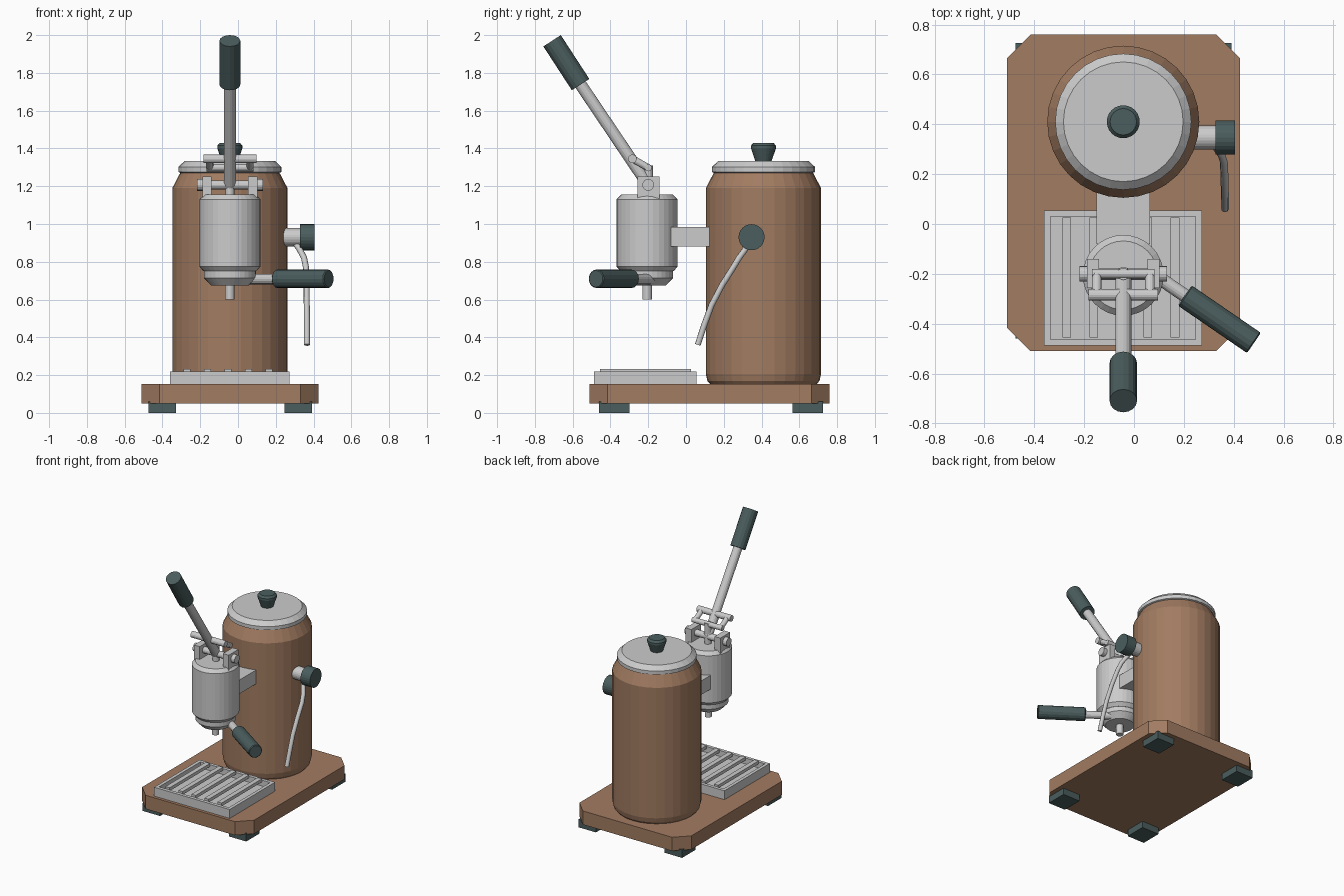
import bpy, bmesh, math
from mathutils import Vector

if "Cube" in bpy.data.objects:
    bpy.data.objects.remove(bpy.data.objects["Cube"])

CX = -0.043          # shared centre line of the machine
BOILER_Y, GROUP_Y = 0.41, -0.206


def material(name, rgb):
    m = bpy.data.materials.new(name)
    m.diffuse_color = (*rgb, 1)
    m.use_nodes = True
    m.node_tree.nodes["Principled BSDF"].inputs["Base Color"].default_value = m.diffuse_color
    return m


BROWN = material("copper_brown", (0.36, 0.20, 0.12))
DARK = material("dark_grip", (0.07, 0.11, 0.11))


def finish(name, bm, mat=None):
    bmesh.ops.recalc_face_normals(bm, faces=bm.faces)
    me = bpy.data.meshes.new(name)
    bm.to_mesh(me)
    bm.free()
    ob = bpy.data.objects.new(name, me)
    bpy.context.collection.objects.link(ob)
    if mat:
        me.materials.append(mat)
    return ob


def box(name, lo, hi, mat=None):
    lo, hi = Vector(lo), Vector(hi)
    bm = bmesh.new()
    bmesh.ops.create_cube(bm, size=1)
    for v in bm.verts:
        v.co = (lo + hi) / 2 + v.co * (hi - lo)
    return finish(name, bm, mat)


def turned(name, profile, origin, axis=(0, 0, 1), sides=32, mat=None):
    """Lathe a list of (radius, distance) around an axis."""
    rot = Vector(axis).to_track_quat('Z', 'Y')
    bm = bmesh.new()
    rings = []
    for r, d in profile:
        rings.append([bm.verts.new(Vector(origin) + rot @ Vector(
            (r * math.cos(2 * math.pi * i / sides), r * math.sin(2 * math.pi * i / sides), d)))
            for i in range(sides)])
    for a, b in zip(rings, rings[1:]):
        for i in range(sides):
            j = (i + 1) % sides
            bm.faces.new((a[i], a[j], b[j], b[i]))
    bm.faces.new(rings[0])
    bm.faces.new(rings[-1])
    return finish(name, bm, mat)


def rod(name, a, b, r, sides=16, mat=None, bevel=0.0):
    a, b = Vector(a), Vector(b)
    n = (b - a).length
    prof = [(r, 0), (r, n)]
    if bevel:
        prof = [(r - bevel, 0), (r, bevel), (r, n - bevel), (r - bevel, n)]
    return turned(name, prof, a, b - a, sides, mat)


# base plate with cut corners
bm = bmesh.new()
x0, x1, y0, y1, c = -0.51, 0.425, -0.51, 0.76, 0.095
outline = [(x0 + c, y0), (x1 - c, y0), (x1, y0 + c), (x1, y1 - c),
           (x1 - c, y1), (x0 + c, y1), (x0, y1 - c), (x0, y0 + c)]
plate = bm.faces.new([bm.verts.new((x, y, 0.05)) for x, y in outline])
ext = bmesh.ops.extrude_face_region(bm, geom=[plate])
for g in ext["geom"]:
    if isinstance(g, bmesh.types.BMVert):
        g.co.z = 0.153
finish("base_plate", bm, BROWN)

# feet
for fx, sx in ((-0.402, "left"), (0.318, "right")):
    for fy, sy in ((-0.38, "front"), (0.645, "back")):
        box(f"foot_{sy}_{sx}", (fx - 0.073, fy - 0.08, 0), (fx + 0.073, fy + 0.08, 0.06), DARK)

# boiler, lid and lid knob
at = (CX, BOILER_Y, 0)
turned("boiler", [(0.28, 0.15), (0.297, 0.17), (0.305, 0.205), (0.305, 1.19), (0.258, 1.28)], at, mat=BROWN)
turned("boiler_lid", [(0.26, 1.27), (0.273, 1.275), (0.273, 1.302), (0.24, 1.333)], at)
turned("lid_knob", [(0.042, 1.33), (0.066, 1.40), (0.066, 1.415), (0.053, 1.43)], at, sides=24, mat=DARK)

# brew group, filter holder and spout
at = (CX, GROUP_Y, 0)
turned("group_cylinder", [(0.14, 0.75), (0.162, 0.775), (0.162, 1.13), (0.138, 1.155)], at)
turned("filter_holder", [(0.10, 0.675), (0.138, 0.715), (0.138, 0.755)], at)
turned("spout", [(0.025, 0.60), (0.025, 0.69)], at, sides=16)
box("group_neck", (CX - 0.107, -0.08, 0.88), (CX + 0.107, 0.16, 0.985))
rod("filter_holder_stem", (0.0, -0.147, 0.708), (0.22, -0.298, 0.708), 0.027)
rod("filter_holder_handle", (0.204, -0.287, 0.71), (0.481, -0.477, 0.71), 0.049, 16, DARK, 0.005)

# drip tray with recess
tray_lo, tray_hi = Vector((-0.36, -0.487, 0.15)), Vector((0.272, 0.055, 0.22))
tray = box("drip_tray", tray_lo, tray_hi)
bm = bmesh.new()
bm.from_mesh(tray.data)
top = max(bm.faces, key=lambda f: f.calc_center_median().z)
bmesh.ops.inset_region(bm, faces=[top], thickness=0.035)
pit = bmesh.ops.extrude_face_region(bm, geom=[top])
bmesh.ops.translate(bm, vec=(0, 0, -0.045),
                    verts=[g for g in pit["geom"] if isinstance(g, bmesh.types.BMVert)])
if top.is_valid:
    bmesh.ops.delete(bm, geom=[top], context='FACES_ONLY')
bmesh.ops.recalc_face_normals(bm, faces=bm.faces)
bm.to_mesh(tray.data)
bm.free()

# tray slats
for i in range(5):
    sx = -0.27 + 0.1085 * i
    box(f"tray_slat_{i + 1}", (sx - 0.0175, -0.455, 0.208), (sx + 0.0175, 0.027, 0.232))

# steam valve and wand
rod("steam_valve_body", (0.18, 0.347, 0.93), (0.335, 0.347, 0.93), 0.048, 24)
rod("steam_valve_knob", (0.327, 0.347, 0.93), (0.406, 0.347, 0.93), 0.069, 24, DARK)
cu = bpy.data.curves.new("steam_wand", 'CURVE')
cu.dimensions = '3D'
cu.bevel_depth, cu.bevel_resolution, cu.use_fill_caps = 0.016, 2, True
path = [(0.295, 0.345, 0.91), (0.325, 0.315, 0.868), (0.35, 0.28, 0.82), (0.36, 0.25, 0.77),
        (0.363, 0.19, 0.675), (0.364, 0.135, 0.57), (0.365, 0.10, 0.475), (0.365, 0.062, 0.36)]
sp = cu.splines.new('POLY')
sp.points.add(len(path) - 1)
for p, co in zip(sp.points, path):
    p.co = (*co, 1)
bpy.context.collection.objects.link(bpy.data.objects.new("steam_wand", cu))

# lever brackets, pivot caps and links, mirrored about the centre line
PIVOT, CROSS, PISTON = (-0.2, 1.207), (-0.284, 1.345), (-0.2, 1.298)
for s, side in ((-1, "left"), (1, "right")):
    bx = CX + s * 0.121
    box(f"lever_bracket_{side}", (bx - 0.024, -0.257, 1.12), (bx + 0.024, -0.141, 1.252))
    rod(f"pivot_cap_{side}", (CX + s * 0.14, *PIVOT), (CX + s * 0.175, *PIVOT), 0.031)
    lx = CX + s * 0.107
    rod(f"lever_link_{side}", (lx, *CROSS), (lx, *PISTON), 0.019)

# cross rods and piston rod
rod("pivot_rod", (CX - 0.15, *PIVOT), (CX + 0.15, *PIVOT), 0.024)
rod("link_rod_upper", (CX - 0.14, *CROSS), (CX + 0.14, *CROSS), 0.023)
rod("link_rod_lower", (CX - 0.125, *PISTON), (CX + 0.125, *PISTON), 0.019)
rod("piston_rod", (CX, -0.2, 1.14), (CX, -0.2, 1.31), 0.024)

# lever arm and grip
rod("lever_arm", (CX, *PIVOT), (CX, -0.57, 1.756), 0.032)
rod("lever_grip", (CX, -0.558, 1.738), (CX, -0.709, 1.97), 0.055, 16, DARK)
